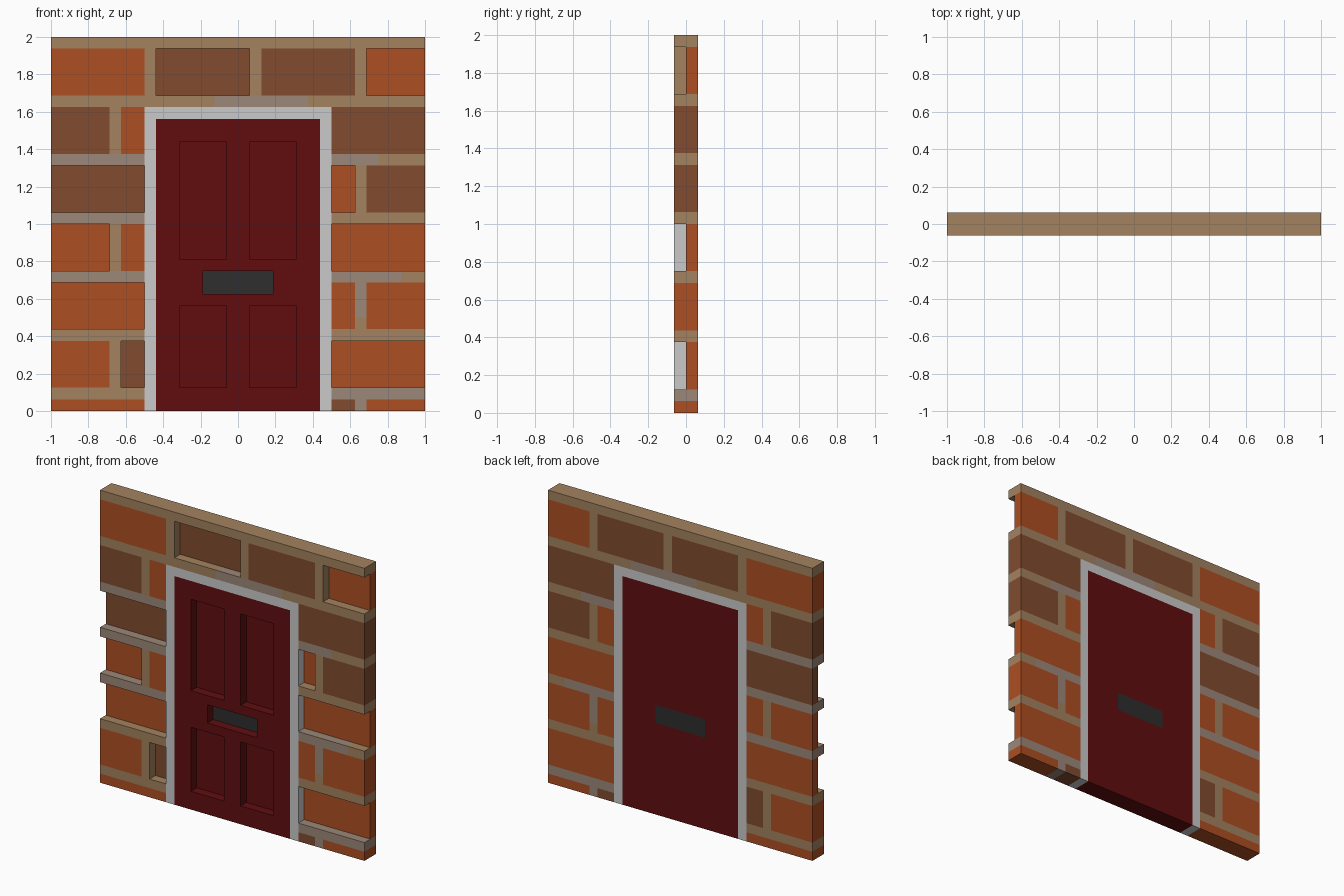
import bpy, bmesh

if "Cube" in bpy.data.objects:
    bpy.data.objects.remove(bpy.data.objects["Cube"])

U = 1 / 16  # everything sits on a 1/16 grid


def mat(name, r, g, b):
    lin = [(c / 255 / 12.92) if c < 11 else ((c / 255 + 0.055) / 1.055) ** 2.4 for c in (r, g, b)]
    m = bpy.data.materials.new(name)
    m.diffuse_color = (*lin, 1)
    m.use_nodes = True
    m.node_tree.nodes["Principled BSDF"].inputs["Base Color"].default_value = m.diffuse_color
    return m


ORANGE = mat("orange brick", 174, 78, 34)
BROWN = mat("brown brick", 129, 75, 47)
TAN = mat("tan mortar", 163, 130, 95)
GREY = mat("grey mortar", 156, 135, 120)
WHITE = mat("white frame", 202, 202, 202)
RED = mat("dark red door", 97, 13, 15)
DARK = mat("dark letter slot", 46, 46, 46)


def boxes(name, material, items):
    """One object from boxes (x0, x1, z0, z1, recessed) in grid units."""
    bm = bmesh.new()
    for x0, x1, z0, z1, rec in items:
        y0, y1 = (0 if rec else -1), 1
        vs = bmesh.ops.create_cube(bm, size=1)["verts"]
        for v in vs:
            v.co.x = (x1 if v.co.x > 0 else x0) * U
            v.co.y = (y1 if v.co.y > 0 else y0) * U
            v.co.z = (z1 if v.co.z > 0 else z0) * U
    me = bpy.data.meshes.new(name)
    bm.to_mesh(me)
    bm.free()
    me.materials.append(material)
    ob = bpy.data.objects.new(name, me)
    bpy.context.collection.objects.link(ob)


# Brick courses: (z0, z1, [(x0, x1, colour, recessed)])
O, B = "o", "b"
courses = [
    (27, 31, [(-16, -8, O, 0), (-7, 1, B, 1), (2, 10, B, 0), (11, 16, O, 1)]),
    (22, 26, [(-16, -11, B, 0), (-10, -8, O, 0), (8, 16, B, 0)]),
    (17, 21, [(-16, -8, B, 1), (8, 10, O, 1), (11, 16, B, 0)]),
    (12, 16, [(-16, -11, O, 1), (-10, -8, O, 0), (8, 16, O, 1)]),
    (7, 11, [(-16, -8, O, 1), (8, 10, O, 0), (11, 16, O, 0)]),
    (2, 6, [(-16, -11, O, 0), (-10, -8, B, 1), (8, 16, O, 1)]),
    (0, 1, [(-16, -8, O, 0), (8, 10, B, 0), (11, 16, O, 0)]),
]
for key, name, m in ((O, "orange_bricks", ORANGE), (B, "brown_bricks", BROWN)):
    boxes(name, m, [(x0, x1, z0, z1, r) for z0, z1, row in courses
                    for x0, x1, c, r in row if c == key])

# Mortar beds and upright joints
tan = [(-16, 16, 31, 32), (-16, -2, 26, 27), (6, 16, 26, 27),
       (12, 16, 21, 22), (8, 16, 16, 17), (14, 16, 11, 12),
       (-16, -8, 6, 7), (8, 16, 6, 7), (-16, -8, 1, 2),
       (-8, -7, 27, 31), (1, 2, 27, 31), (10, 11, 27, 31),
       (-11, -10, 22, 26), (10, 11, 17, 21), (-11, -10, 12, 16),
       (10, 11, 7, 8), (-11, -10, 2, 6)]
grey = [(-2, 6, 26, 27), (-16, -8, 21, 22), (8, 12, 21, 22),
        (-16, -8, 16, 17), (-16, -8, 11, 12), (8, 14, 11, 12),
        (10, 11, 8, 11), (8, 16, 1, 2), (10, 11, 0, 1)]
boxes("tan_mortar", TAN, [(*b, 0) for b in tan])
boxes("grey_mortar", GREY, [(*b, 0) for b in grey])

# Door frame
boxes("door_frame", WHITE, [(-8, -7, 0, 26, 0), (7, 8, 0, 26, 0), (-7, 7, 25, 26, 0)])

# Door: full-thickness rails and stiles, thinner sunk panels
door = [(-7, 7, a, b, 0) for a, b in ((0, 2), (9, 10), (12, 13), (23, 25))]
for a, b in ((2, 9), (13, 23)):
    door += [(x0, x1, a, b, 0) for x0, x1 in ((-7, -5), (-1, 1), (5, 7))]
    door += [(x0, x1, a, b, 1) for x0, x1 in ((-5, -1), (1, 5))]
door += [(-7, -3, 10, 12, 0), (3, 7, 10, 12, 0)]
boxes("door", RED, door)

# Letter slot
boxes("letter_slot", DARK, [(-3, 3, 10, 12, 1)])
